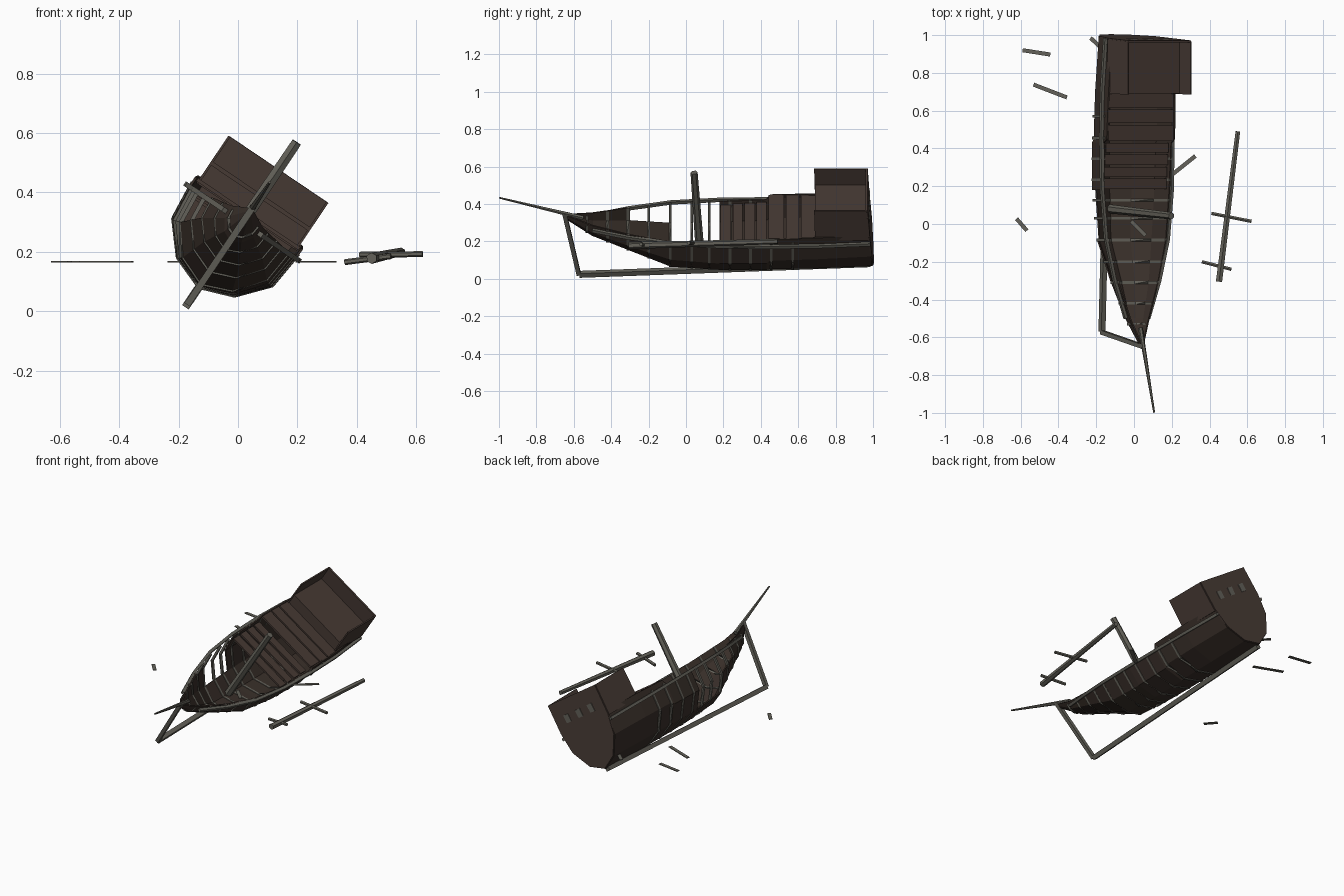
import bpy, bmesh, math
from mathutils import Vector, Matrix

if "Cube" in bpy.data.objects:
    bpy.data.objects.remove(bpy.data.objects["Cube"])

# Wreck frame: a = across, y = along, w = up; rolled onto its side by ROLL
ROLL = Matrix.Translation((-0.159, 0, 0.04)) @ Matrix.Rotation(math.radians(34), 4, 'Y')
WORLD = Matrix.Identity(4)


def mat(name, c):
    m = bpy.data.materials.new(name)
    m.diffuse_color = (*c, 1)
    m.use_nodes = True
    m.node_tree.nodes["Principled BSDF"].inputs["Base Color"].default_value = m.diffuse_color
    return m


HULL = mat("dark_planking", (0.040, 0.028, 0.022))
DECK = mat("deck_wood", (0.062, 0.042, 0.034))
TIMBER = mat("grey_timber", (0.125, 0.12, 0.10))


def finish(name, bm, material, frame=ROLL, thick=0):
    bmesh.ops.remove_doubles(bm, verts=bm.verts, dist=1e-5)
    bmesh.ops.recalc_face_normals(bm, faces=bm.faces)
    me = bpy.data.meshes.new(name)
    bm.to_mesh(me)
    bm.free()
    me.materials.append(material)
    ob = bpy.data.objects.new(name, me)
    bpy.context.collection.objects.link(ob)
    ob.matrix_world = frame
    if thick:
        s = ob.modifiers.new("thickness", 'SOLIDIFY')
        s.thickness = thick
        s.offset = 0
    return ob


def sheet(name, polys, material, thick=0.008):
    bm = bmesh.new()
    for p in polys:
        bm.faces.new([bm.verts.new(v) for v in p])
    return finish(name, bm, material, ROLL, thick)


def bar(name, path, r0, r1=None, n=4, frame=ROLL, flat=1.0, material=TIMBER):
    """Tapered n-sided bar along a path; flat squashes its height."""
    r1 = r0 if r1 is None else r1
    pts = [Vector(p) for p in path]
    bm = bmesh.new()
    rings = []
    for i, p in enumerate(pts):
        d = (pts[min(i + 1, len(pts) - 1)] - pts[max(i - 1, 0)]).normalized()
        ref = Vector((0, 0, 1)) if abs(d.z) < 0.8 else Vector((0, 1, 0))
        s = d.cross(ref).normalized()
        u = s.cross(d)
        r = r0 + (r1 - r0) * i / (len(pts) - 1)
        ang = [2 * math.pi * (k + 0.5) / n for k in range(n)]
        rings.append([bm.verts.new(p + s * math.cos(t) * r + u * math.sin(t) * r * flat) for t in ang])
    for A, B in zip(rings, rings[1:]):
        for k in range(n):
            bm.faces.new((A[k], A[(k + 1) % n], B[(k + 1) % n], B[k]))
    bm.faces.new(rings[0])
    bm.faces.new(rings[-1])
    return finish(name, bm, material, frame)


def box(name, lo, hi, material):
    bm = bmesh.new()
    bmesh.ops.create_cube(bm, size=1)
    for v in bm.verts:
        v.co = Vector([(l + h) / 2 + c * (h - l) for l, h, c in zip(lo, hi, v.co)])
    return finish(name, bm, material)


# Hull stations: y, half breadth, bottom, top
STATIONS = [(-0.64, 0.004, 0.34, 0.366), (-0.50, 0.06, 0.24, 0.338), (-0.30, 0.13, 0.16, 0.325),
            (-0.08, 0.185, 0.062, 0.315), (0.18, 0.21, 0.05, 0.31), (0.43, 0.215, 0.05, 0.32),
            (0.45, 0.215, 0.05, 0.35), (0.70, 0.21, 0.052, 0.36), (1.003, 0.188, 0.06, 0.36)]


def station(y):
    for A, B in zip(STATIONS, STATIONS[1:]):
        if y <= B[0]:
            t = (y - A[0]) / (B[0] - A[0])
            return [p + (q - p) * t for p, q in zip(A, B)]
    return STATIONS[-1]


def section(st, side):
    y, b, lo, hi = st
    h = hi - lo
    lean = 0.065 if y > 0.9 else 0
    pts = [(0, lo), (0.54 * b, lo + 0.16 * h), (0.94 * b, lo + 0.53 * h), (b, hi)]
    return [Vector((side * a, y - lean * w, w)) for a, w in pts]


# Hull planking, with strakes broken away on the left side
quads = []
for side in (-1, 1):
    for i, (A, B) in enumerate(zip(STATIONS, STATIONS[1:])):
        sa, sb = section(A, side), section(B, side)
        for k in range(3):
            if side < 0 and ((i == 2 and k == 2) or (i == 3 and k >= 1)):
                continue
            quads.append((sa[k], sb[k], sb[k + 1], sa[k + 1]))
sheet("hull_planking", quads, HULL)

# Ribs
for y in (-0.53, -0.42, -0.31, -0.2, -0.085, 0.03, 0.125, 0.235, 0.345, 0.455, 0.57):
    st = list(station(y))
    st[3] = min(st[3], 0.33)
    for side in (-1, 1):
        bar("rib", section(st, side), 0.010)

# Rub rails
for side in (-1, 1):
    ys = [-0.5, -0.3, -0.08, 0.18, 0.45, 0.7, 0.985]
    bar("rub_rail", [(side * (station(y)[1] + 0.012), y, 0.312) for y in ys], 0.012)

# Keel, stem, bowsprit and mast stump
bar("keel", [(0, -0.57, -0.019), (0, 0.985, 0.05)], 0.019)
bar("stem_post", [(0, -0.573, -0.02), (0, -0.65, 0.375)], 0.016)
bar("bowsprit", [(0, -0.55, 0.345), (0, -0.998, 0.475)], 0.013, 0.005, 6)
bar("mast_stump", [(0, 0.08, 0.05), (0, 0.043, 0.638)], 0.024, 0.019, 6)

# Main deck and quarter deck planks
for y0, y1 in ((0.185, 0.24), (0.25, 0.303), (0.313, 0.368), (0.378, 0.43)):
    w = 0.285 + 0.1 * (y0 - 0.185)
    box("main_deck_plank", (-0.2, y0, w), (0.2, y1, w + 0.01), DECK)
for y0, y1 in ((0.44, 0.525), (0.535, 0.605), (0.615, 0.70)):
    box("quarter_deck_plank", (-0.208, y0, 0.34), (0.208, y1, 0.352), DECK)

# Stern castle: side walls, front bulkhead and raised deck
R = lambda w: 1.0 - 0.065 * w
for s in (-0.199, 0.199):
    sheet("castle_side", [[(s, 0.69, 0.335), (s, R(0.335), 0.335), (s, R(0.528), 0.528), (s, 0.685, 0.528)]], DECK)
sheet("castle_bulkhead", [[(-0.199, 0.70, 0.335), (0.199, 0.70, 0.335), (0.199, 0.70, 0.42), (-0.199, 0.70, 0.42)]], DECK)
box("castle_deck", (-0.197, 0.69, 0.412), (0.197, 0.968, 0.426), DECK)

# Transom
rim = [section(STATIONS[-1], s) for s in (-1, 1)]
top = [Vector((a, R(w), w)) for a, w in ((0.2, 0.345), (0.2, 0.528), (-0.2, 0.528), (-0.2, 0.345))]
sheet("transom", [rim[1][:3] + top + rim[0][:0:-1][1:]], DECK, 0.012)

# Stern windows
for a in (-0.1, 0, 0.1):
    y = R(0.415) + 0.006
    box("stern_window", (a - 0.019, y - 0.01, 0.39), (a + 0.019, y + 0.004, 0.44), TIMBER)

# Fallen mast with its yards, lying beside the hull
bar("fallen_mast", [(0.45, -0.305, 0.178), (0.55, 0.49, 0.2)], 0.019, 0.014, 6, WORLD)
bar("fallen_yard", [(0.41, 0.056, 0.19), (0.622, 0.014, 0.192)], 0.010, n=6, frame=WORLD)
bar("fallen_yard_small", [(0.36, -0.2, 0.165), (0.515, -0.24, 0.185)], 0.010, n=6, frame=WORLD)

# Scattered planks
for x0, y0, x1, y1 in ((-0.59, 0.92, -0.443, 0.897), (-0.532, 0.738, -0.355, 0.67),
                       (-0.622, 0.028, -0.567, -0.035), (0.2, 0.26, 0.325, 0.36),
                       (-0.23, 0.985, -0.15, 0.91), (-0.015, 0.015, 0.062, -0.062)):
    bar("loose_plank", [(x0, y0, 0.166), (x1, y1, 0.166)], 0.015, frame=WORLD, flat=0.2)
